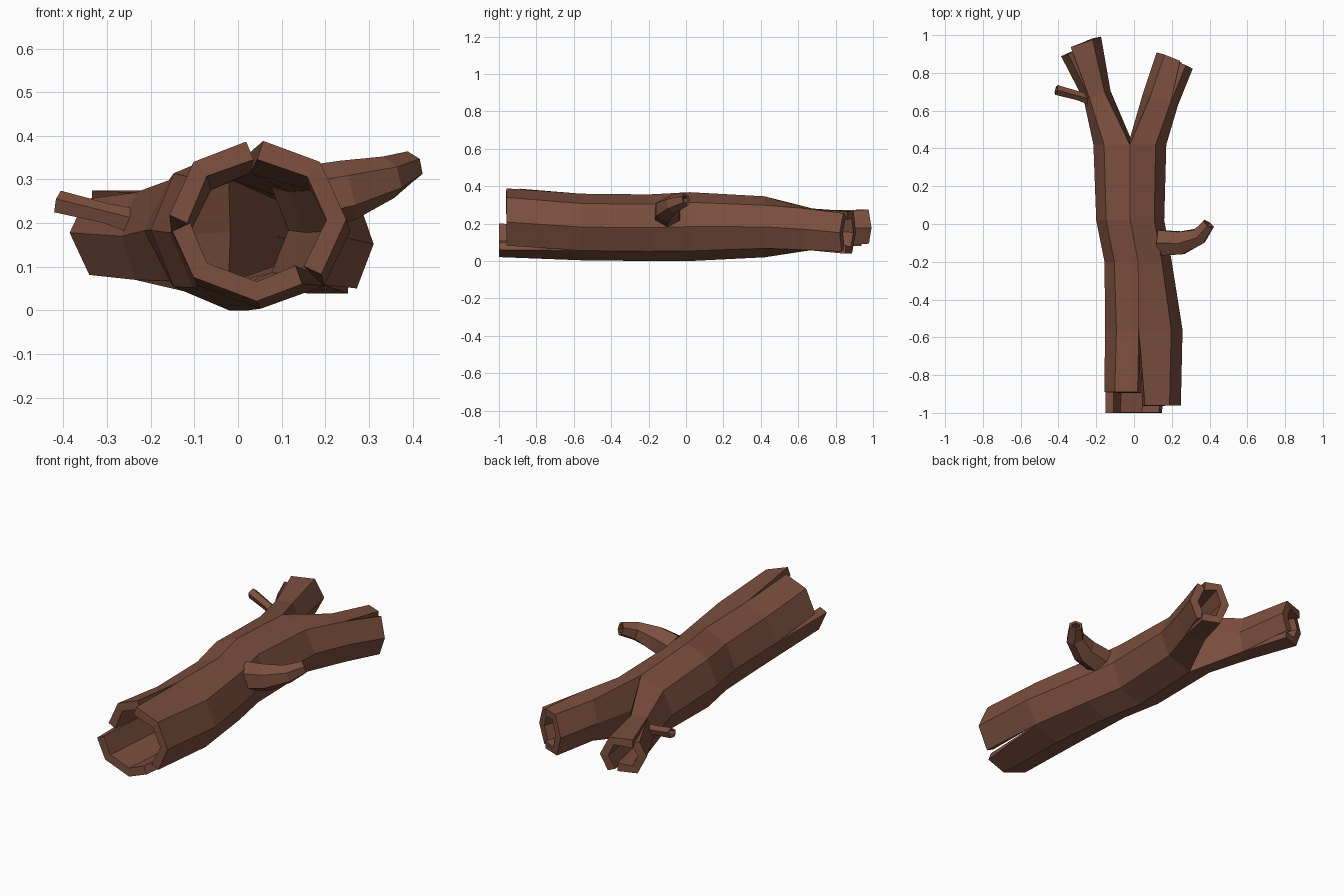
import bpy, bmesh
from math import sin, cos, radians
from mathutils import Vector

if "Cube" in bpy.data.objects:
    bpy.data.objects.remove(bpy.data.objects["Cube"])

bark = bpy.data.materials.new("brown bark")
bark.diffuse_color = (0.2, 0.078, 0.048, 1)
bark.use_nodes = True
bark.node_tree.nodes["Principled BSDF"].inputs["Base Color"].default_value = bark.diffuse_color
UP = Vector((0, 0, 1))


def ring(center, direction, rx, rz, angles):
    """Elliptical ring of points, clockwise when looking along direction."""
    d = Vector(direction).normalized()
    side = d.cross(UP).normalized()
    up = side.cross(d)
    return [Vector(center) + side * sin(radians(a)) * rx + up * cos(radians(a)) * rz
            for a in angles]


def skin(bm, rings, gaps={}, shift={}):
    """Quads between rings. gaps[(ring, col)] = (left, right) opens a crack there;
    shift[(ring, col)] slides one plate's broken end along its length."""
    n = len(rings[0])
    for i in range(len(rings) - 1):
        for c in range(n):
            e = (c + 1) % n

            def corner(k, col, other, which):
                a, b = rings[k][col], rings[k][other]
                g = gaps.get((k, col), (0, 0))[which]
                return a.lerp(b, g) + Vector((0, shift.get((k, c), 0), 0))
            pts = [corner(i, c, e, 1), corner(i, e, c, 0),
                   corner(i + 1, e, c, 0), corner(i + 1, c, e, 1)]
            bm.faces.new([bm.verts.new(p) for p in pts])


def finish(name, bm, wall):
    bmesh.ops.remove_doubles(bm, verts=bm.verts, dist=0.0005)
    me = bpy.data.meshes.new(name)
    bm.to_mesh(me)
    bm.free()
    me.materials.append(bark)
    ob = bpy.data.objects.new(name, me)
    bpy.context.collection.objects.link(ob)
    m = ob.modifiers.new("wall", 'SOLIDIFY')
    m.thickness = wall
    m.offset = -1
    return ob


# hollow trunk: eight sides, three broken plates at the front
bm = bmesh.new()
OCT = [i * 45 for i in range(8)]
trunk = [ring((cx, y, cz), (0, 1, 0), rx, rz, OCT) for y, cx, cz, rx, rz in [
    (-0.96, 0.043, 0.208, 0.205, 0.187),
    (-0.56, 0.052, 0.182, 0.205, 0.178),
    (-0.20, 0.022, 0.178, 0.178, 0.178),
    (0.02, -0.020, 0.184, 0.180, 0.184),
    (0.42, -0.022, 0.183, 0.193, 0.163)]]
trunk[1][0].x = 0.025
trunk[0][0].x = 0.04
cracks = {(0, 0): (0.15, 0.12), (0, 3): (0.05, 0.28), (0, 6): (0.2, 0.08)}
ends = {(0, 3): -0.04, (0, 4): -0.04, (0, 5): -0.04, (0, 6): 0.07, (0, 7): 0.07}
skin(bm, trunk, cracks, ends)

# fork: each half of the last ring plus a crotch point grows into a six-sided limb
crotch = Vector((-0.02, 0.46, 0.18))
HEX = [-35, 35, 90, 145, 215, 270]
last = trunk[-1]
right = [[last[c] for c in (0, 1, 2, 3, 4)] + [crotch],
         ring((0.14, 0.66, 0.17), (0.35, 1, 0), 0.098, 0.135, HEX),
         ring((0.215, 0.87, 0.152), (0.4, 1, -0.05), 0.103, 0.138, HEX)]
skin(bm, right, {(2, 1): (0.25, 0.08), (2, 3): (0.1, 0.15)},
     {(2, 1): -0.01, (2, 2): -0.01})
HEX2 = [a + 180 for a in HEX]
left = [[last[c] for c in (4, 5, 6, 7, 0)] + [crotch],
        ring((-0.195, 0.68, 0.17), (-0.35, 1, 0), 0.075, 0.122, HEX2),
        ring((-0.28, 0.955, 0.178), (-0.35, 1, 0), 0.112, 0.118, HEX2)]
skin(bm, left, {(2, 3): (0.2, 0.05), (2, 0): (0.12, 0.2)},
     {(2, 0): -0.03, (2, 1): -0.03, (2, 2): -0.03})
finish("forked_hollow_log", bm, 0.045)


# broken side branches: bent hollow tubes
def stub(name, path, sides, wall):
    pts = [Vector(p[:3]) for p in path]
    ang = [360 * i / sides for i in range(sides)]
    rings = []
    for i, p in enumerate(pts):
        d = pts[min(i + 1, len(pts) - 1)] - pts[max(i - 1, 0)]
        rings.append(ring(p, d, path[i][3], path[i][3], ang))
    b = bmesh.new()
    skin(b, rings)
    finish(name, b, wall)


stub("right_branch_stub", [(0.135, -0.10, 0.25, 0.078), (0.25, -0.10, 0.275, 0.07),
                           (0.345, -0.065, 0.305, 0.05), (0.395, 0.0, 0.33, 0.036)], 6, 0.014)
stub("left_twig", [(-0.21, 0.655, 0.195, 0.034), (-0.30, 0.68, 0.22, 0.025),
                   (-0.412, 0.71, 0.247, 0.028)], 5, 0.01)
